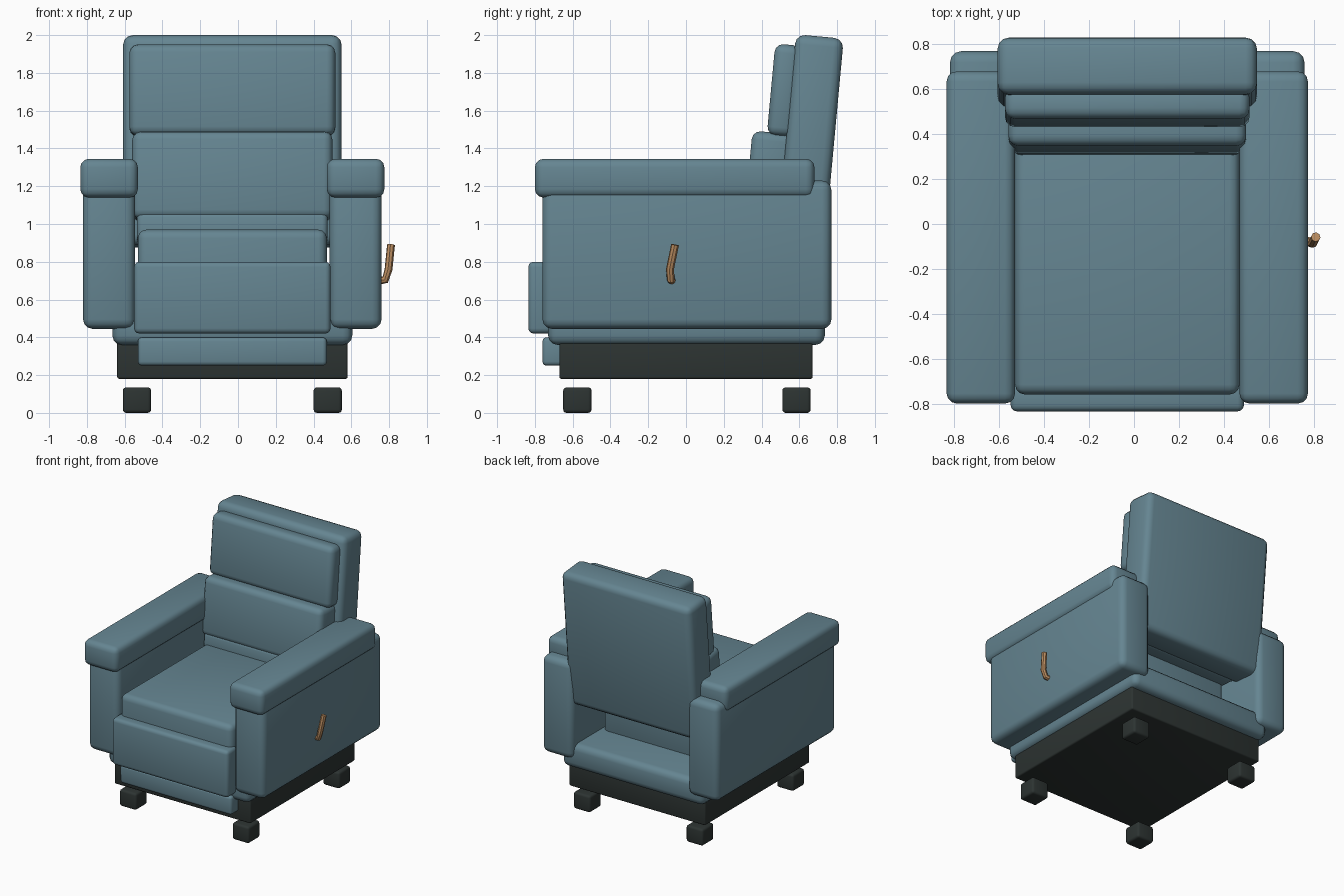
import bpy, bmesh, math
from mathutils import Matrix

cube = bpy.data.objects.get("Cube")
if cube:
    bpy.data.objects.remove(cube, do_unlink=True)

MID = -0.03  # centre line of the seat body (the lever widens one side)
LEAN = math.radians(-5.3)


def material(name, rgb):
    m = bpy.data.materials.new(name)
    m.use_nodes = True
    m.diffuse_color = (*rgb, 1)
    bsdf = next(n for n in m.node_tree.nodes if n.type == 'BSDF_PRINCIPLED')
    bsdf.inputs["Base Color"].default_value = (*rgb, 1)
    return m


FABRIC = material("blue_grey_fabric", (0.13, 0.235, 0.285))
DARK = material("dark_base", (0.026, 0.034, 0.032))
WOOD = material("tan_wood", (0.50, 0.27, 0.12))


def smooth(obj):
    bpy.ops.object.select_all(action='DESELECT')
    obj.select_set(True)
    bpy.context.view_layer.objects.active = obj
    bpy.ops.object.shade_smooth_by_angle(angle=math.radians(40))


def block(name, x, y, z, mat=FABRIC, bevel=0.04, lean=0):
    """Rounded box from (min, max) ranges, optionally leaned about x."""
    size = [b - a for a, b in (x, y, z)]
    bm = bmesh.new()
    bmesh.ops.create_cube(bm, size=1, matrix=Matrix.Diagonal((*size, 1)))
    bmesh.ops.bevel(bm, geom=bm.edges[:], offset=bevel, segments=3,
                    profile=0.5, affect='EDGES')
    mesh = bpy.data.meshes.new(name)
    bm.to_mesh(mesh)
    bm.free()
    mesh.materials.append(mat)
    obj = bpy.data.objects.new(name, mesh)
    obj.location = [(a + b) / 2 for a, b in (x, y, z)]
    obj.rotation_euler.x = lean
    bpy.context.collection.objects.link(obj)
    smooth(obj)
    return obj


def wide(half):
    return (MID - half, MID + half)


# Base: plinth and feet
block("plinth", wide(0.61), (-0.67, 0.67), (0.18, 0.39), DARK, 0.012)
for side, sx in (("left", 1), ("right", -1)):
    for end, y in (("front", -0.575), ("back", 0.585)):
        x = MID + sx * 0.505
        block(f"{side}_{end}_foot", (x - 0.075, x + 0.075),
              (y - 0.075, y + 0.075), (0, 0.135), DARK, 0.018)

# Seat and footrest
block("seat_deck", wide(0.635), (-0.73, 0.735), (0.36, 0.56), bevel=0.05)
block("seat_cushion", wide(0.5), (-0.76, 0.40), (0.52, 0.97), bevel=0.045)
block("footrest_panel", wide(0.52), (-0.835, -0.70), (0.42, 0.80), bevel=0.028)
block("footrest_lower_bar", wide(0.5), (-0.76, -0.62), (0.25, 0.40), bevel=0.022)

# Back, leaning rearward
block("backrest", wide(0.578), (0.53, 0.784), (0.88, 1.995), bevel=0.05, lean=LEAN)
block("head_pillow", wide(0.545), (0.45, 0.59), (1.465, 1.95), bevel=0.045, lean=LEAN)
block("lumbar_cushion", wide(0.53), (0.33, 0.55), (1.02, 1.485), bevel=0.045, lean=LEAN)
block("lower_back_roll", wide(0.505), (0.31, 0.53), (0.90, 1.055), bevel=0.03, lean=LEAN)

# Arms with padded caps
for side, sx in (("left", 1), ("right", -1)):
    body = sorted((MID + sx * 0.515, MID + sx * 0.79))
    cap = sorted((MID + sx * 0.50, MID + sx * 0.805))
    block(f"{side}_arm", body, (-0.76, 0.77), (0.445, 1.23), bevel=0.05)
    block(f"{side}_arm_cap", cap, (-0.80, 0.68), (1.14, 1.345), bevel=0.045)

# Recline lever on the left arm
curve = bpy.data.curves.new("recline_lever", 'CURVE')
curve.dimensions = '3D'
curve.bevel_depth = 0.021
curve.bevel_resolution = 2
curve.use_fill_caps = True
spline = curve.splines.new('POLY')
path = [(0.75, -0.075, 0.70), (0.78, -0.08, 0.705),
        (0.797, -0.085, 0.76), (0.81, -0.058, 0.89)]
spline.points.add(len(path) - 1)
for point, co in zip(spline.points, path):
    point.co = (*co, 1)
lever = bpy.data.objects.new("recline_lever", curve)
bpy.context.collection.objects.link(lever)
curve.materials.append(WOOD)
bpy.ops.object.select_all(action='DESELECT')
lever.select_set(True)
bpy.context.view_layer.objects.active = lever
bpy.ops.object.convert(target='MESH')
smooth(bpy.context.view_layer.objects.active)
